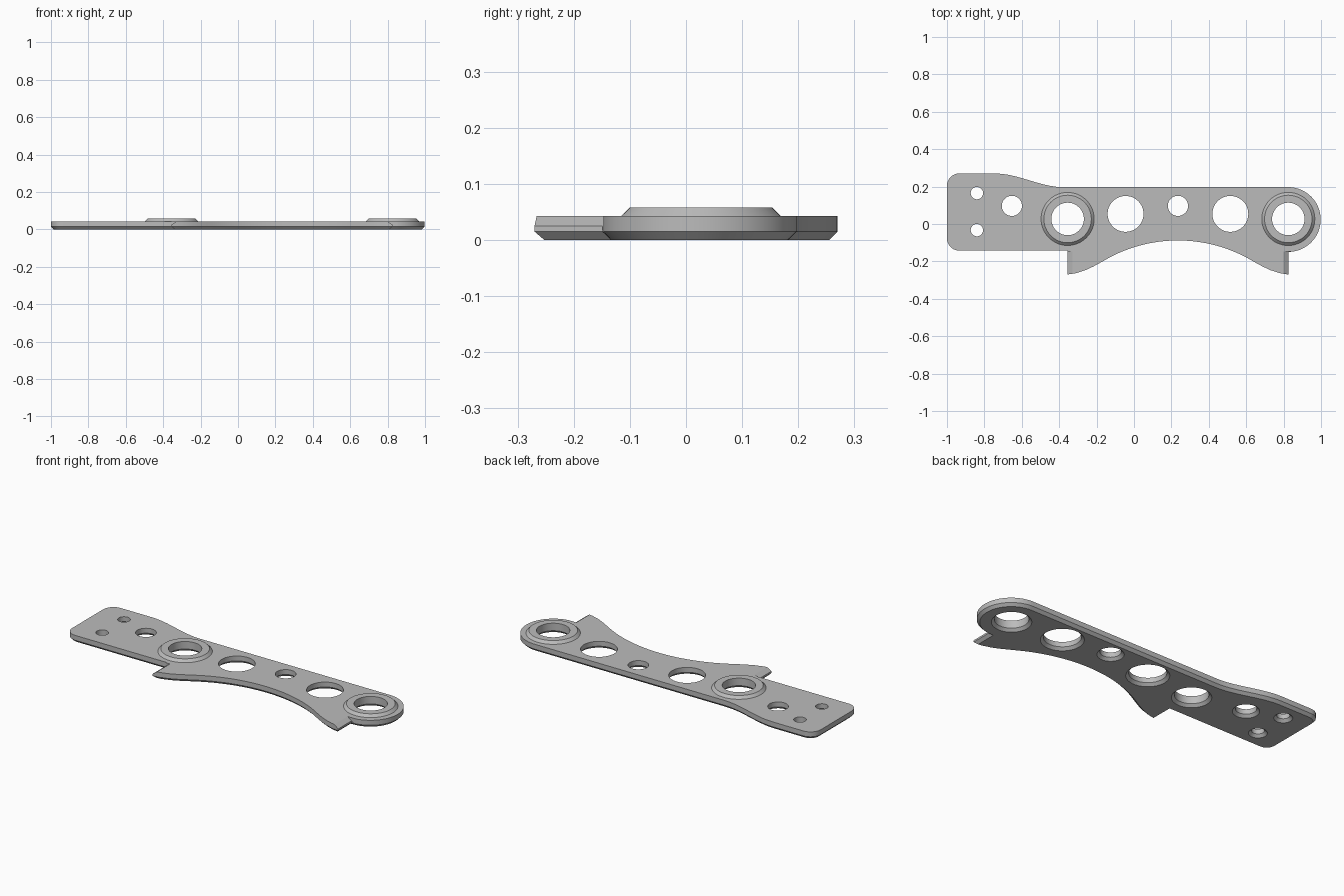
import bpy, bmesh
from math import sin, cos, pi, radians, sqrt
from mathutils import Vector

cube = bpy.data.objects.get("Cube")
if cube:
    bpy.data.objects.remove(cube, do_unlink=True)

THICK, CHAMFER, BOSS_TOP = 0.043, 0.015, 0.058
END_X, BOSS_X, BOSS_Y = 0.825, (-0.355, 0.825), 0.024
MID_X = (END_X + BOSS_X[0]) / 2

grey = bpy.data.materials.new("plain grey")
grey.use_nodes = True
colour = (0.5, 0.5, 0.5, 1)
grey.diffuse_color = colour
grey.node_tree.nodes["Principled BSDF"].inputs["Base Color"].default_value = colour


def make_object(name, bm):
    bmesh.ops.recalc_face_normals(bm, faces=bm.faces[:])
    mesh = bpy.data.meshes.new(name)
    bm.to_mesh(mesh)
    bm.free()
    mesh.materials.append(grey)
    obj = bpy.data.objects.new(name, mesh)
    bpy.context.collection.objects.link(obj)
    return obj


def arc(cx, cy, r, start, end, n):
    angles = [radians(start + (end - start) * i / n) for i in range(n + 1)]
    return [Vector((cx + r * cos(a), cy + r * sin(a))) for a in angles]


def s_curve(p, q, n=10):
    """Smooth ease from p to q, level at both ends."""
    out = []
    for i in range(n + 1):
        t = i / n
        s = t * t * (3 - 2 * t)
        out.append(Vector((p[0] + (q[0] - p[0]) * t, p[1] + (q[1] - p[1]) * s)))
    return out


def inset(points, d):
    """Mitred inward offset of a clockwise outline."""
    out = []
    for i, p in enumerate(points):
        a = (p - points[i - 1]).normalized()
        b = (points[(i + 1) % len(points)] - p).normalized()
        na, nb = Vector((a.y, -a.x)), Vector((b.y, -b.x))
        out.append(p + (na + nb) * d / (1 + na.dot(nb)))
    return out


def loft(bm, rings, caps=True):
    loops = [[bm.verts.new(co) for co in ring] for ring in rings]
    n = len(loops[0])
    for low, high in zip(loops, loops[1:]):
        for i in range(n):
            j = (i + 1) % n
            bm.faces.new((low[i], low[j], high[j], high[i]))
    if caps:
        bm.faces.new(loops[0])
        bm.faces.new(loops[-1])


def circle_rings(x, y, profile, n):
    return [[(x + r * cos(2 * pi * i / n), y + r * sin(2 * pi * i / n), z)
             for i in range(n)] for r, z in profile]


# Plate outline, clockwise from the rounded left end
R = 0.065
outline = arc(-1 + R, -0.142 + R, R, 270, 180, 8)
outline += arc(-1 + R, 0.27 - R, R, 180, 90, 8)
outline += s_curve((-0.74, 0.27), (-0.38, 0.197))
outline += arc(END_X, BOSS_Y, 0.173, 90, -90, 40)

# Curved lower flange: flared tips joined by a wide arch, mirrored about its middle
big = 0.78
half = []
for i in range(16):
    dx = 0.40 * i / 15
    half.append(Vector((dx, -0.088 - big + sqrt(big * big - dx * dx))))
tip = END_X - MID_X
half += [Vector(p) for p in ((0.45, -0.226), (0.495, -0.247), (0.545, -0.263), (tip, -0.27))]
outline += [Vector((MID_X + p.x, p.y)) for p in reversed(half)]
outline += [Vector((MID_X - p.x, p.y)) for p in half[1:]]
outline.append(Vector((BOSS_X[0], -0.142)))

bm = bmesh.new()
rings = [(inset(outline, CHAMFER), 0), (outline, CHAMFER), (outline, THICK)]
loft(bm, [[(p.x, p.y, z) for p in pts] for pts, z in rings])
plate = make_object("plate", bm)

# Cutters: holes that flare at the underside
holes = [(-0.84, 0.165, 0.033), (-0.84, -0.033, 0.033), (-0.653, 0.097, 0.054),
         (-0.045, 0.054, 0.096), (0.235, 0.097, 0.054), (0.515, 0.054, 0.096)]
holes += [(x, BOSS_Y + 0.003, 0.087) for x in BOSS_X]
bm = bmesh.new()
for x, y, r in holes:
    e = 0.01
    profile = [(r + CHAMFER + e, -e), (r, CHAMFER), (r, THICK + e)]
    loft(bm, circle_rings(x, y, profile, 48))

# Cutters: bevels along the top of the flange end edges
for x, s in ((BOSS_X[0], 1), (END_X, -1)):
    w, h = 0.026, 0.018
    section = [(x - s * w, THICK - 2 * h), (x + s * 2 * w, THICK + h), (x - s * w, THICK + h)]
    loft(bm, [[(px, y, z) for px, z in section] for y in (-0.3, -0.147)])
cutter = make_object("cutter", bm)
cutter.hide_render = True

mod = plate.modifiers.new("cut", "BOOLEAN")
mod.operation, mod.solver, mod.object = "DIFFERENCE", "EXACT", cutter
bpy.context.view_layer.objects.active = plate
bpy.ops.object.modifier_apply(modifier=mod.name)
bpy.data.objects.remove(cutter, do_unlink=True)

# Raised tapered rings around the two main holes
parts = [plate]
for name, x in zip(("right_boss", "left_boss"), BOSS_X):
    bm = bmesh.new()
    profile = [(0.142, THICK), (0.127, BOSS_TOP), (0.087, BOSS_TOP), (0.087, THICK), (0.142, THICK)]
    loft(bm, circle_rings(x, BOSS_Y + 0.003, profile, 48), caps=False)
    bmesh.ops.remove_doubles(bm, verts=bm.verts[:], dist=1e-5)
    parts.append(make_object(name, bm))

for obj in bpy.context.selected_objects:
    obj.select_set(False)
for obj in parts:
    obj.select_set(True)
bpy.context.view_layer.objects.active = plate
bpy.ops.object.shade_smooth_by_angle(angle=radians(25))
